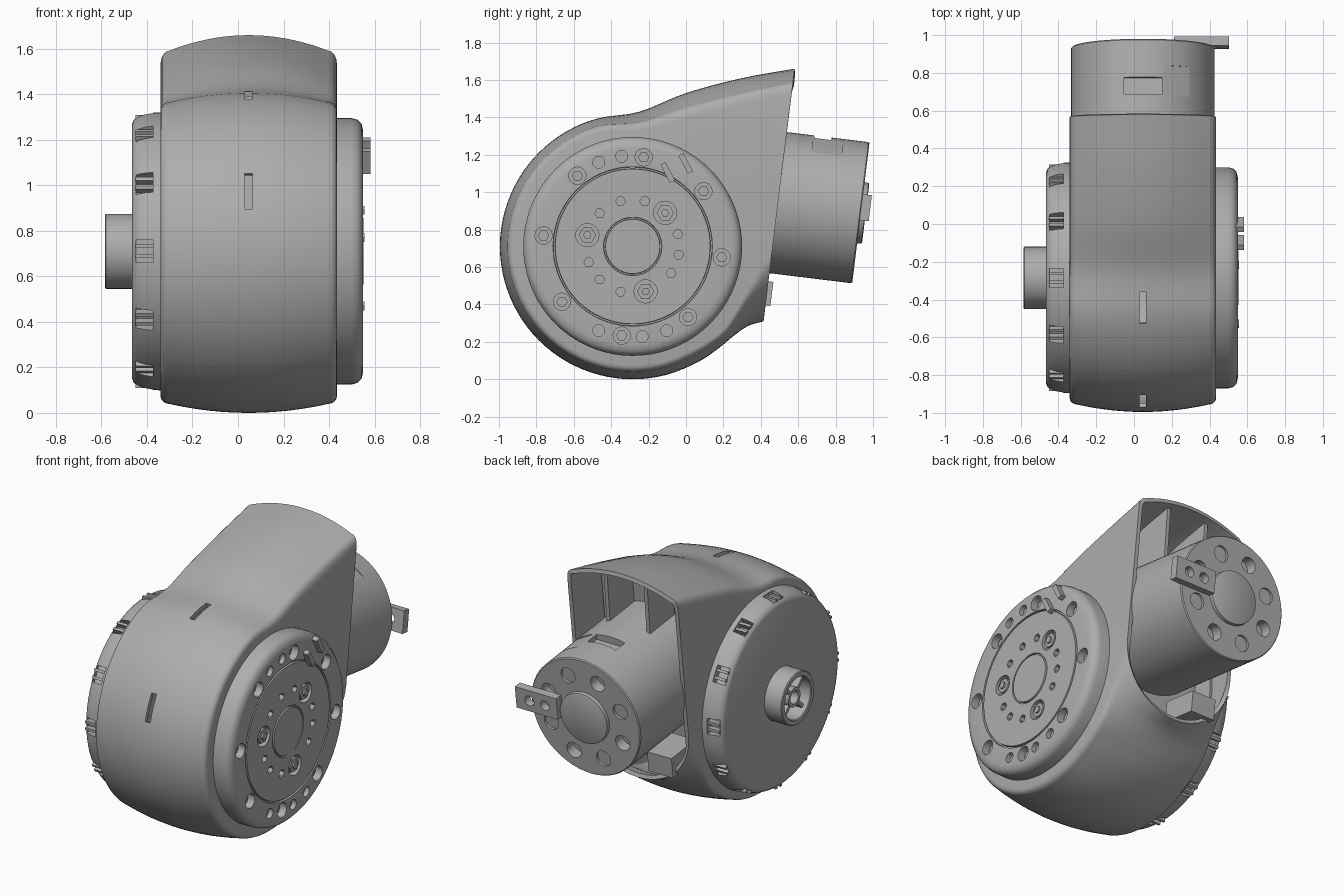
import bpy, bmesh, math
from math import sin, cos, pi, radians, sqrt
from mathutils import Matrix, Vector

if "Cube" in bpy.data.objects:
    bpy.data.objects.remove(bpy.data.objects["Cube"])

grey = bpy.data.materials.new("machined_grey")
grey.use_nodes = True
COLOR = (0.42, 0.42, 0.42, 1)
grey.diffuse_color = COLOR
grey.node_tree.nodes["Principled BSDF"].inputs["Base Color"].default_value = COLOR

MID = 0.047                                   # centre of the housing in x
HUB = Vector((0, -0.285, 0.71))               # pivot shared by both side discs
TILT = radians(7)
RIGHT = Matrix.Translation(HUB) @ Matrix.Rotation(pi / 2, 4, 'Y')
LEFT = Matrix.Translation(HUB) @ Matrix.Rotation(-pi / 2, 4, 'Y')
MOTOR = Matrix.Translation((MID, 0.935, 0.89)) @ Matrix.Rotation(-pi / 2 - TILT, 4, 'X')


def finish(name, bm, matrix=Matrix()):
    bmesh.ops.recalc_face_normals(bm, faces=bm.faces)
    bm.transform(matrix)
    mesh = bpy.data.meshes.new(name)
    bm.to_mesh(mesh)
    bm.free()
    mesh.materials.append(grey)
    obj = bpy.data.objects.new(name, mesh)
    bpy.context.collection.objects.link(obj)
    smooth(mesh)
    return obj


def smooth(mesh):
    mesh.shade_smooth()
    mesh.set_sharp_from_angle(angle=radians(32))


def lathe(name, profile, matrix, sides=72):
    """Revolve (height, radius) pairs about local z; close flat ends."""
    bm = bmesh.new()
    rings = [[bm.verts.new((r * cos(2 * pi * i / sides), r * sin(2 * pi * i / sides), h))
              for i in range(sides)] for h, r in profile]
    for a, b in zip(rings, rings[1:]):
        for i in range(sides):
            j = (i + 1) % sides
            bm.faces.new((a[i], a[j], b[j], b[i]))
    bm.faces.new(rings[0])
    bm.faces.new(rings[-1])
    return finish(name, bm, matrix)


def add_cyl(bm, x, y, z, r, depth, sides=20):
    bmesh.ops.create_cone(bm, cap_ends=True, segments=sides, radius1=r, radius2=r,
                          depth=depth, matrix=Matrix.Translation((x, y, z)))


def add_box(bm, centre, size, turn=Matrix()):
    bmesh.ops.create_cube(bm, size=1, matrix=Matrix.Translation(centre) @ turn
                          @ Matrix.Diagonal((*size, 1)))


def on_disc(radius, degrees):
    """Local x, y of a point on a disc, angle measured from +y towards +z."""
    a = radians(degrees)
    return -radius * sin(a), radius * cos(a)


def bake(obj):
    dg = bpy.context.evaluated_depsgraph_get()
    mesh = bpy.data.meshes.new_from_object(obj.evaluated_get(dg))
    obj.modifiers.clear()
    obj.data = mesh
    smooth(mesh)


def cut(obj, bm, matrix=Matrix()):
    cutter = finish(obj.name + "_cutter", bm, matrix)
    cutter.hide_render = True
    mod = obj.modifiers.new("cut", 'BOOLEAN')
    mod.operation, mod.object, mod.solver = 'DIFFERENCE', cutter, 'EXACT'
    bake(obj)
    bpy.data.objects.remove(cutter)


# Housing: rows of (crest y, z, side y, z, roundness) swept around the pivot
rows = [(.58, 1.66, .565, 1.53, 0), (.3, 1.61, .29, 1.46, 0),
        (0, 1.53, 0, 1.39, 0), (-.25, 1.43, -.24, 1.33, 0)]
for deg in range(105, 301, 15):
    c, s = cos(radians(deg)), sin(radians(deg))
    rows.append((HUB.y + .71 * c, HUB.z + .71 * s, HUB.y + .635 * c, HUB.z + .635 * s, 0))
rows += [(.18, .17, .14, .22, .1), (.25, .228, .22, .29, .3),
         (.33, .284, .33, .48, .75), (.415, .31, .461, .69, 1)]


def spline(points, steps):
    pts = [Vector(p) for p in points]
    pts = [2 * pts[0] - pts[1]] + pts + [2 * pts[-1] - pts[-2]]
    out = []
    for a, b, c, d in zip(pts, pts[1:], pts[2:], pts[3:]):
        for i in range(steps):
            t = i / steps
            out.append(b + .5 * t * (c - a + t * (2 * a - 5 * b + 4 * c - d
                                                  + t * (3 * (b - c) + d - a))))
    return out + [pts[-2]]


def drop(u, roundness):
    """Share of the way from crest to side: crowned fillet or half round."""
    u = abs(u)
    if u < .9:
        crowned = .65 * u * u
    else:
        s = min(1, (u - .9) / .1)
        crowned = .527 + .473 * (1 - sqrt(1 - s * s))
    return crowned * (1 - roundness) + (1 - sqrt(max(0, 1 - u * u))) * roundness


half = [0, .15, .3, .45, .6, .72, .82, .9, .93, .96, .98, .993, 1]
across = [-u for u in reversed(half[1:])] + half
bm = bmesh.new()
grid = []
for py, pz, sy, sz, k in spline([Vector(r) for r in rows], 4):
    line = []
    for u in across:
        w = drop(u, min(1, max(0, k)))
        line.append(bm.verts.new((MID + .388 * u, py + (sy - py) * w, pz + (sz - pz) * w)))
    grid.append(line)
for a, b in zip(grid, grid[1:]):
    for i in range(len(across) - 1):
        bm.faces.new((a[i], a[i + 1], b[i + 1], b[i]))
for side in (0, -1):
    bm.faces.new([line[side] for line in grid])
housing = finish("housing", bm)
wall = housing.modifiers.new("wall", 'SOLIDIFY')
wall.thickness, wall.offset = .025, -1
bake(housing)
# Two narrow slots through the crowned front
bm = bmesh.new()
for deg in (103, 158):
    a = radians(deg)
    add_box(bm, (MID, HUB.y + .71 * cos(a), HUB.z + .71 * sin(a)), (.035, .1, .17),
            Matrix.Rotation(a, 4, 'X'))
cut(housing, bm)

# Inside of the housing: bulkhead, two ribs and a connector block
bm = bmesh.new()
add_box(bm, (MID, .2, .92), (.7, .03, 1.1), Matrix.Rotation(-TILT, 4, 'X'))
finish("bulkhead", bm)
for side in (-1, 1):
    bm = bmesh.new()
    outline = [(.2, 1.2), (.22, 1.56), (.54, 1.62), (.5, 1.2)]
    face = bm.faces.new([bm.verts.new((MID + side * .14 - .012, y, z)) for y, z in outline])
    ext = bmesh.ops.extrude_face_region(bm, geom=[face])["geom"]
    bmesh.ops.translate(bm, vec=(.024, 0, 0),
                        verts=[v for v in ext if isinstance(v, bmesh.types.BMVert)])
    finish("rib", bm)
bm = bmesh.new()
add_box(bm, (-.14, .34, .47), (.17, .24, .13), Matrix.Rotation(-TILT, 4, 'X'))
finish("connector_block", bm)

# Right flange with its bolt ring, groove and inner plate
flange = lathe("flange", [(.40, .585), (.50, .585), (.525, .578), (.543, .56), (.55, .53),
                          (.55, .426), (.535, .424), (.535, .416), (.55, .414), (.55, .156),
                          (.54, .154), (.54, .147), (.552, .145)], RIGHT)
bm = bmesh.new()
for i in range(8):
    add_cyl(bm, *on_disc(.48, 38 + 45 * i), .55, .046, .12)
for i in range(3):
    add_cyl(bm, *on_disc(.25, 46 + 120 * i), .55, .062, .08)
for deg in (15, 75, 105, 135, 200, 225, 255, 325, 350):
    add_cyl(bm, *on_disc(.25, deg), .55, .026, .06, 6)
for deg in (97, 112, 248, 276, 292):
    add_cyl(bm, *on_disc(.485, deg), .55, .032, .06, 12)
cut(flange, bm, RIGHT)
bm = bmesh.new()
for i in range(3):
    x, y = on_disc(.25, 46 + 120 * i)
    add_cyl(bm, x, y, .525, .046, .04, 6)
    add_cyl(bm, x, y, .55, .022, .012, 6)
for i in range(8):
    add_cyl(bm, *on_disc(.48, 38 + 45 * i), .5, .03, .03, 6)
finish("flange_bolts", bm, RIGHT)
bm = bmesh.new()
for off in (-.048, .048):
    add_box(bm, (.54, -.05 + off, 1.13 + off * .5), (.085, .03, .11),
            Matrix.Rotation(radians(-62 + 90), 4, 'X'))
finish("flange_key", bm)

# Left cover with clip notches around its rim
cover = lathe("cover", [(.30, .612), (.37, .61), (.41, .603), (.44, .592), (.458, .578),
                        (.465, .56)], LEFT)
bm = bmesh.new()
for i in range(12):
    a = 2 * pi * i / 12
    turn = Matrix.Rotation(a, 4, 'Z')
    add_box(bm, (.6 * cos(a), .6 * sin(a), .41), (.07, .1, .075), turn)
cut(cover, bm, LEFT)
bm = bmesh.new()
for i in range(12):
    a = 2 * pi * i / 12
    for off in (-.022, .022):
        add_box(bm, (.575 * cos(a) - off * sin(a), .575 * sin(a) + off * cos(a), .405),
                (.05, .016, .09), Matrix.Rotation(a, 4, 'Z'))
finish("cover_clips", bm, LEFT)

# Hollow shaft stub with cross webs
lathe("shaft_stub", [(.44, .165), (.58, .165), (.585, .16), (.585, .135), (.58, .13),
                     (.47, .13)], LEFT, 48)
lathe("shaft_core", [(.46, .06), (.56, .06), (.56, .04), (.47, .04)], LEFT, 32)
bm = bmesh.new()
for i in range(4):
    a = pi / 4 + pi * i / 2
    add_box(bm, (.095 * cos(a), .095 * sin(a), .51), (.08, .022, .09), Matrix.Rotation(a, 4, 'Z'))
finish("shaft_webs", bm, LEFT)

# Motor can leaving the back of the housing
motor = lathe("motor", [(-.72, .38), (-.006, .38), (0, .374), (0, .165), (.022, .163),
                        (.026, .155)], MOTOR)
bm = bmesh.new()
for i in range(8):
    a = radians(22.5 + 45 * i)
    add_cyl(bm, .27 * cos(a), .27 * sin(a), 0, .05, .14 if i % 2 else .03)
add_box(bm, (0, -.38, -.25), (.2, .09, .09))
add_box(bm, (.19, -.35, -.22), (.16, .05, .16), Matrix.Rotation(radians(30), 4, 'Z'))
cut(motor, bm, MOTOR)

# Drilled tab bar on the motor face
bm = bmesh.new()
add_box(bm, (.31, -.03, .022), (.29, .14, .05))
tab = finish("motor_tab", bm, MOTOR)
bm = bmesh.new()
for x in (.25, .36):
    add_cyl(bm, x, -.03, .03, .032, .1)
cut(tab, bm, MOTOR)
